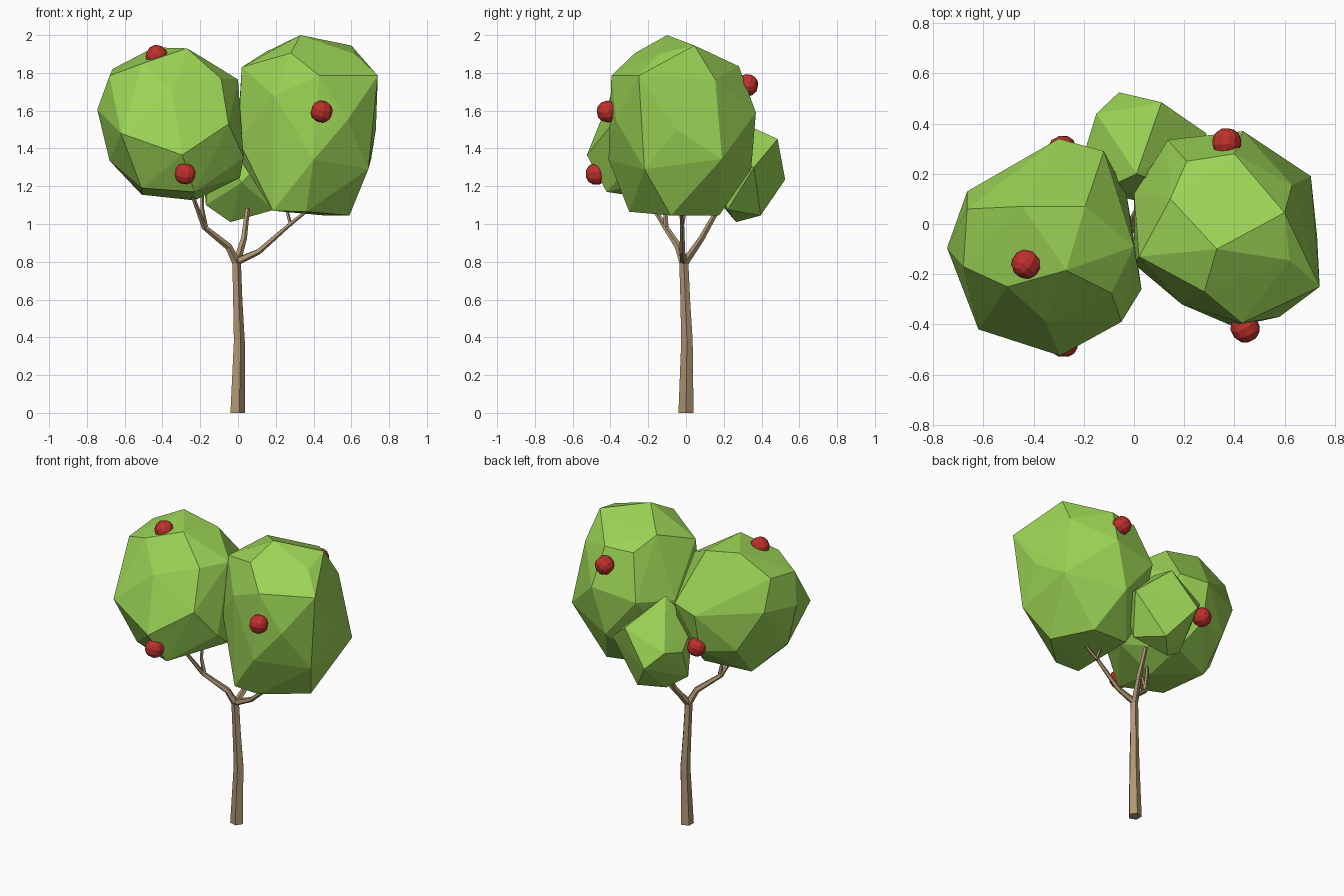
import bpy, bmesh, math
from mathutils import Vector


def material(name, rgb):
    m = bpy.data.materials.new(name)
    m.diffuse_color = (*rgb, 1)
    return m


LEAF = material("leaf_green", (0.325, 0.65, 0.09))
BARK = material("bark_brown", (0.43, 0.305, 0.17))
RED = material("fruit_red", (0.52, 0.03, 0.025))


def finish(bm, name, mat):
    bmesh.ops.recalc_face_normals(bm, faces=bm.faces[:])
    me = bpy.data.meshes.new(name)
    bm.to_mesh(me)
    bm.free()
    me.materials.append(mat)
    ob = bpy.data.objects.new(name, me)
    bpy.context.collection.objects.link(ob)
    return ob


def crown(name, points):
    """Faceted leaf clump: the convex hull of a few corner points."""
    bm = bmesh.new()
    for p in points:
        bm.verts.new(p)
    bmesh.ops.convex_hull(bm, input=bm.verts[:])
    loose = [v for v in bm.verts if not v.link_faces]
    bmesh.ops.delete(bm, geom=loose, context='VERTS')
    finish(bm, name, LEAF)


def limb(name, path, sides=5):
    """Tapered faceted tube along (x, y, z, radius) stations."""
    bm = bmesh.new()
    pts = [Vector(p[:3]) for p in path]
    rings = []
    for i, p in enumerate(pts):
        d = pts[min(i + 1, len(pts) - 1)] - pts[max(i - 1, 0)]
        if i == 0 and p.z == 0:
            d = Vector((0, 0, 1))
        d.normalize()
        u = (Vector((1, 0, 0)) - d * d.x).normalized()
        w = d.cross(u)
        r = path[i][3]
        rings.append([bm.verts.new(p + r * (math.cos(a) * u + math.sin(a) * w))
                      for a in (math.tau * k / sides for k in range(sides))])
    for a, b in zip(rings, rings[1:]):
        for k in range(sides):
            n = (k + 1) % sides
            bm.faces.new((a[k], a[n], b[n], b[k]))
    bm.faces.new(rings[0][::-1])
    bm.faces.new(rings[-1])
    finish(bm, name, BARK)


# Leaf clumps
crown("left_crown", [
    (-0.27, -0.185, 1.93), (-0.445, 0.07, 1.935), (-0.195, 0.07, 1.885),
    (-0.505, -0.25, 1.85), (-0.665, 0.06, 1.82), (-0.68, -0.17, 1.785),
    (-0.09, -0.275, 1.77), (0.0, -0.09, 1.765), (-0.35, -0.39, 1.70),
    (-0.745, -0.095, 1.605), (-0.665, 0.13, 1.62), (-0.30, 0.34, 1.58),
    (-0.12, 0.29, 1.60), (-0.05, -0.39, 1.53), (-0.62, -0.42, 1.48),
    (0.03, -0.26, 1.35), (-0.295, -0.525, 1.365), (-0.68, -0.10, 1.335),
    (-0.30, 0.285, 1.33), (0.01, -0.12, 1.245), (-0.03, 0.12, 1.35),
    (-0.23, 0.137, 1.19), (-0.51, 0.04, 1.155), (-0.51, -0.33, 1.19),
    (-0.23, -0.42, 1.17), (-0.23, -0.12, 1.125), (-0.52, 0.21, 1.36)])
crown("right_crown", [
    (0.33, -0.10, 2.0), (0.60, 0.045, 1.945), (0.62, -0.145, 1.90),
    (0.145, 0.10, 1.91), (0.28, -0.27, 1.905), (0.40, 0.28, 1.835),
    (0.21, 0.25, 1.83), (0.02, -0.13, 1.83), (0.43, -0.395, 1.785),
    (0.74, -0.25, 1.785), (0.63, 0.155, 1.765), (0.19, -0.32, 1.68),
    (0.435, 0.37, 1.59), (0.58, -0.37, 1.55), (0.73, -0.05, 1.50),
    (0.135, 0.335, 1.55), (0.0, 0.12, 1.52), (0.0, -0.16, 1.45),
    (0.40, -0.41, 1.34), (0.705, 0.19, 1.345), (0.69, -0.22, 1.29),
    (0.35, 0.345, 1.29), (0.03, -0.10, 1.31), (0.05, 0.12, 1.28),
    (0.185, -0.30, 1.07), (0.36, -0.30, 1.065), (0.59, -0.08, 1.045),
    (0.46, 0.175, 1.045), (0.19, 0.15, 1.07)])
crown("back_crown", [
    (0.01, 0.20, 1.58), (0.11, 0.485, 1.45), (-0.15, 0.44, 1.33),
    (-0.06, 0.525, 1.235), (0.29, 0.36, 1.30), (-0.19, 0.31, 1.30),
    (-0.04, 0.265, 1.01), (0.08, 0.395, 1.045), (-0.17, 0.22, 1.10),
    (0.19, 0.22, 1.075), (0.02, 0.09, 1.22), (-0.14, 0.13, 1.40),
    (0.20, 0.13, 1.40)])

# Trunk and branches
limb("trunk", [(-0.006, 0, 0, 0.042), (0.004, 0.005, 0.38, 0.032),
               (-0.004, -0.004, 0.6, 0.027), (-0.01, -0.012, 0.81, 0.025)])
limb("left_branch", [(-0.008, -0.01, 0.79, 0.024), (-0.05, -0.04, 0.88, 0.020),
                     (-0.18, -0.11, 0.985, 0.015), (-0.26, -0.24, 1.2, 0.009)])
limb("left_twig", [(-0.17, -0.105, 0.97, 0.014), (-0.19, -0.11, 1.08, 0.011),
                   (-0.19, -0.10, 1.2, 0.008)])
limb("right_branch", [(-0.01, -0.01, 0.80, 0.022), (0.11, -0.02, 0.855, 0.016),
                      (0.27, -0.02, 0.995, 0.011), (0.39, -0.03, 1.09, 0.008)])
limb("right_twig", [(0.28, -0.02, 0.99, 0.010), (0.25, 0.0, 1.10, 0.008)])
limb("back_branch", [(-0.01, -0.01, 0.79, 0.022), (0.03, 0.08, 0.92, 0.017),
                     (0.05, 0.17, 1.08, 0.013)])

# Fruit: subdivided cubes rounded to balls
fruit = [(-0.28, -0.475, 1.265), (0.443, -0.415, 1.595), (-0.43, -0.16, 1.89),
         (0.37, 0.325, 1.735), (-0.285, 0.295, 1.356)]
for i, c in enumerate(fruit):
    bm = bmesh.new()
    bmesh.ops.create_cube(bm, size=1)
    bmesh.ops.subdivide_edges(bm, edges=bm.edges[:], cuts=2, use_grid_fill=True)
    for v in bm.verts:
        v.co = v.co.normalized() * 0.059
    ob = finish(bm, f"fruit_{i + 1}", RED)
    ob.location = c
    ob.rotation_euler = (0.3 * i, 0.15, 0.5 * i)
